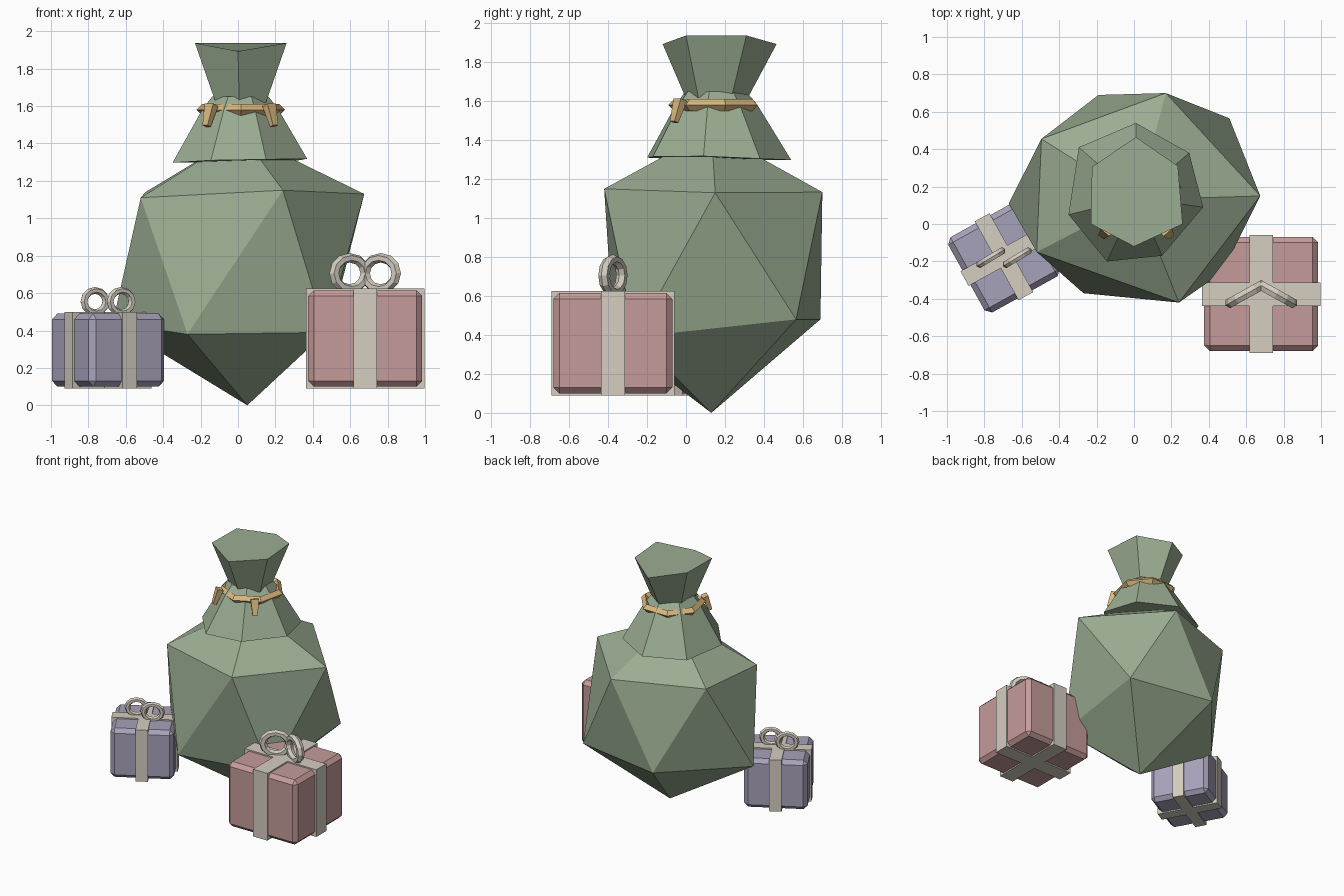
import bpy, bmesh, math
from mathutils import Matrix, Vector

if "Cube" in bpy.data.objects:
    bpy.data.objects.remove(bpy.data.objects["Cube"])


def material(name, rgb):
    m = bpy.data.materials.new(name)
    m.diffuse_color = (*rgb, 1)
    m.use_nodes = True
    m.node_tree.nodes["Principled BSDF"].inputs["Base Color"].default_value = m.diffuse_color
    return m


GREEN = material("sage green cloth", (0.33, 0.42, 0.29))
GOLD = material("gold cord", (0.70, 0.48, 0.21))
PINK = material("dusty pink paper", (0.56, 0.33, 0.32))
LILAC = material("lilac paper", (0.39, 0.36, 0.49))
RIBBON = material("cream ribbon", (0.66, 0.61, 0.53))


def finish(bm, name, mat, matrix=Matrix()):
    bmesh.ops.recalc_face_normals(bm, faces=bm.faces[:])
    me = bpy.data.meshes.new(name)
    bm.to_mesh(me)
    bm.free()
    me.materials.append(mat)
    ob = bpy.data.objects.new(name, me)
    ob.matrix_world = matrix
    bpy.context.collection.objects.link(ob)
    return ob


def loft(name, rings, mat):
    """Capped skin through rings with equal point counts."""
    bm = bmesh.new()
    loops = [[bm.verts.new(p) for p in r] for r in rings]
    n = len(loops[0])
    for a, b in zip(loops, loops[1:]):
        for i in range(n):
            j = (i + 1) % n
            bm.faces.new((a[i], a[j], b[j], b[i]))
    bm.faces.new(loops[0])
    bm.faces.new(loops[-1])
    return finish(bm, name, mat)


def scaled(ring, s, z, c=(0.015, 0.14)):
    return [(c[0] + (x - c[0]) * s, c[1] + (y - c[1]) * s, z) for x, y, *_ in ring]


def box(name, size, mat, matrix, bevel=0, taper=1):
    bm = bmesh.new()
    bmesh.ops.create_cube(bm, size=1)
    for v in bm.verts:
        if v.co.z < 0:
            v.co.x *= taper
            v.co.y *= taper
        v.co = Vector(a * b for a, b in zip(v.co, size))
    if bevel:
        bmesh.ops.bevel(bm, geom=bm.edges[:], offset=bevel, segments=1,
                        affect='EDGES', profile=0.5)
    return finish(bm, name, mat, matrix)


def torus(name, major, minor, n, k, mat, matrix):
    bm = bmesh.new()
    loops = []
    for i in range(n):
        a = math.tau * i / n
        loops.append([])
        for j in range(k):
            b = math.tau * j / k
            r = major + minor * math.cos(b)
            loops[-1].append(bm.verts.new((r * math.cos(a), r * math.sin(a),
                                           minor * math.sin(b))))
    for i in range(n):
        p, q = loops[i], loops[(i + 1) % n]
        for j in range(k):
            m = (j + 1) % k
            bm.faces.new((p[j], q[j], q[m], p[m]))
    return finish(bm, name, mat, matrix)


def at(x, y, z, turn=0):
    return Matrix.Translation((x, y, z)) @ Matrix.Rotation(math.radians(turn), 4, 'Z')


# Sack body: slightly skewed twenty-sided solid
bm = bmesh.new()
for p in [(0.05, 0.13, 0),
          (-0.67, 0.11, 0.44), (-0.19, 0.69, 0.48), (0.51, 0.565, 0.48),
          (0.47, -0.26, 0.39), (-0.27, -0.37, 0.38),
          (-0.495, 0.455, 1.14), (0.17, 0.70, 1.133), (0.675, 0.15, 1.13),
          (0.24, -0.42, 1.15), (-0.52, -0.15, 1.11),
          (0.02, 0.13, 1.45)]:
    bm.verts.new(p)
bmesh.ops.convex_hull(bm, input=bm.verts[:])
finish(bm, "sack_body", GREEN)

# Gathered collar below the cord
collar = [(0.01, 0.54, 1.298), (0.295, 0.38, 1.305), (0.37, 0.09, 1.318),
          (0.15, -0.17, 1.315), (-0.145, -0.20, 1.31), (-0.35, 0.05, 1.297),
          (-0.295, 0.41, 1.298)]
loft("sack_collar", [collar, scaled(collar, 0.56, 1.585), scaled(collar, 0.42, 1.65)], GREEN)

# Flared mouth above the cord
mouth = [(0.01, 0.465, 1.893), (0.235, 0.31, 1.937), (0.26, 0, 1.937),
         (0, -0.12, 1.893), (-0.23, 0, 1.937), (-0.225, 0.305, 1.937)]
loft("sack_mouth", [scaled(mouth, 0.55, 1.62), mouth], GREEN)

# Cord and its two hanging ends
torus("cord", 0.212, 0.03, 7, 4, GOLD, at(0.015, 0.15, 1.58, -90))
for side, x, turn in (("left", -0.155, -40), ("right", 0.18, 40)):
    tilt = Matrix.Rotation(math.radians(-20), 4, 'X')
    box("cord_end_" + side, (0.06, 0.045, 0.12), GOLD,
        at(x, -0.045, 1.55, turn) @ tilt, taper=0.6)


def gift(name, mat, base, w, h, band, bows, major, minor):
    """Bevelled box, two crossing ribbons and two upright bow loops."""
    mid = base @ Matrix.Translation((0, 0, 0.1 + h / 2))
    box(name + "_box", (w, w, h), mat, mid, bevel=0.03)
    box(name + "_ribbon_across", (w + 0.022, band, h + 0.02), RIBBON, mid)
    box(name + "_ribbon_along", (band, w + 0.022, h + 0.02), RIBBON, mid)
    for i, (x, y, turn) in enumerate(bows):
        m = at(x, y, 0.1 + h + major * 0.95, turn) @ Matrix.Diagonal((1, 1, 0.88, 1))
        torus(f"{name}_bow_{i + 1}", major, minor, 12, 6, RIBBON,
              m @ Matrix.Rotation(math.pi / 2, 4, 'X'))


gift("large_gift", PINK, at(0.68, -0.375, 0), 0.61, 0.515, 0.125,
     [(0.597, -0.375, 29), (0.763, -0.375, -29)], 0.095, 0.029)
gift("small_gift", LILAC, at(-0.695, -0.175, 0, 29), 0.46, 0.39, 0.09,
     [(-0.765, -0.18, 31), (-0.625, -0.18, 31)], 0.068, 0.021)
